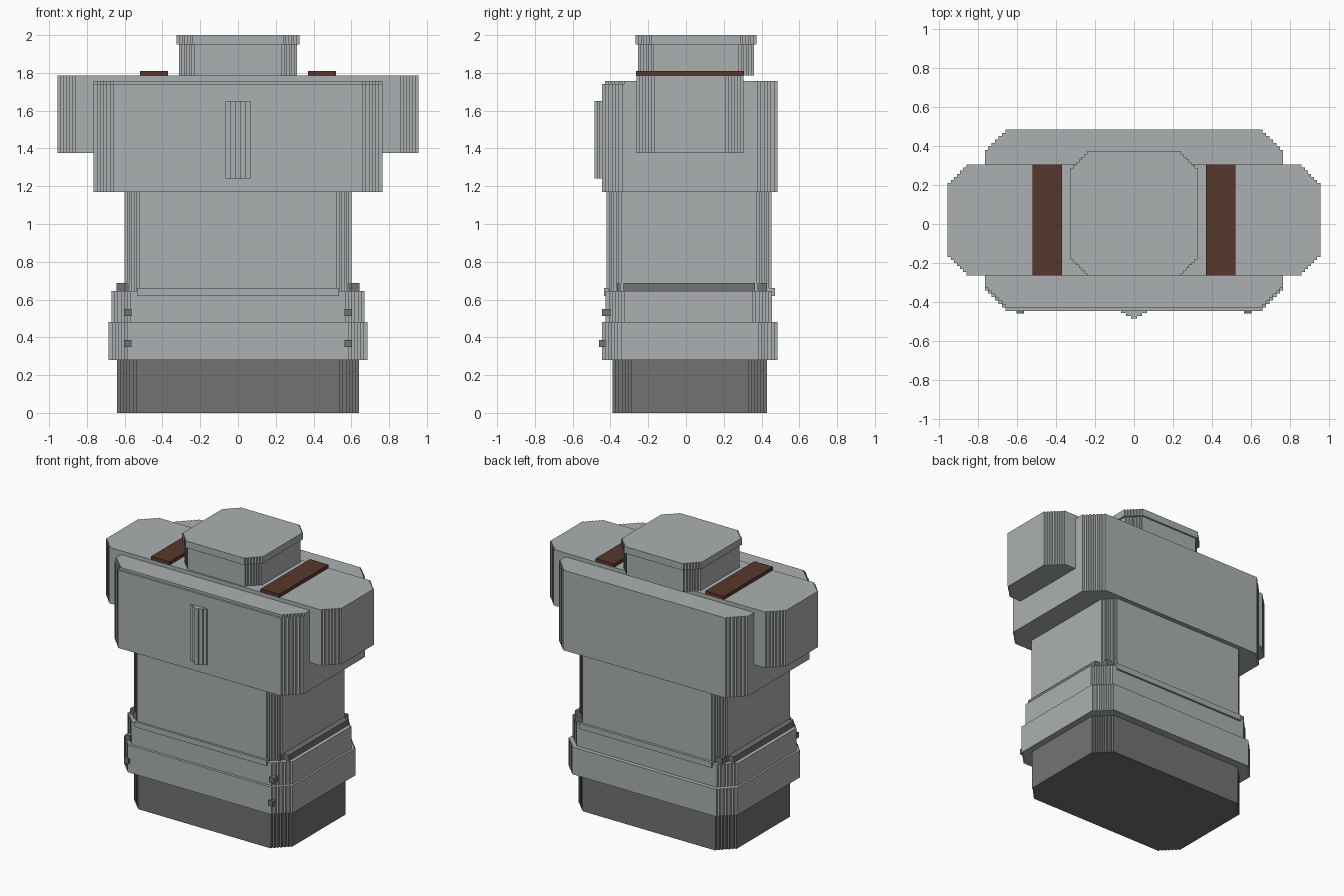
import bpy, bmesh

if "Cube" in bpy.data.objects:
    bpy.data.objects.remove(bpy.data.objects["Cube"])


def make_material(name, rgb):
    m = bpy.data.materials.new(name)
    m.diffuse_color = (*rgb, 1.0)
    m.use_nodes = True
    m.node_tree.nodes["Principled BSDF"].inputs["Base Color"].default_value = m.diffuse_color
    return m


LIGHT = make_material("light_grey", (0.413, 0.434, 0.440))
DARK = make_material("dark_grey", (0.171, 0.171, 0.171))
BROWN = make_material("brown", (0.098, 0.039, 0.025))


def prism(name, outline, z0, z1, mat):
    """Extrude a counter-clockwise outline from z0 to z1."""
    bm = bmesh.new()
    face = bm.faces.new([bm.verts.new((x, y, z0)) for x, y in outline])
    top = bmesh.ops.extrude_face_region(bm, geom=[face])["geom"]
    for v in top:
        if isinstance(v, bmesh.types.BMVert):
            v.co.z = z1
    bmesh.ops.recalc_face_normals(bm, faces=bm.faces)
    me = bpy.data.meshes.new(name)
    bm.to_mesh(me)
    bm.free()
    me.materials.append(mat)
    ob = bpy.data.objects.new(name, me)
    bpy.context.collection.objects.link(ob)
    return ob


def box(name, x0, x1, y0, y1, z0, z1, mat):
    return prism(name, [(x0, y0), (x1, y0), (x1, y1), (x0, y1)], z0, z1, mat)


def stepped(name, hx, y0, y1, z0, z1, cut, mat=LIGHT, steps=6):
    """Block whose vertical corners are cut back in small stairs."""
    cy, hy = (y0 + y1) / 2, (y1 - y0) / 2
    s = cut / steps
    corner = []
    for i in range(steps):
        corner.append((hx - i * s, hy - cut + i * s))
        corner.append((hx - (i + 1) * s, hy - cut + i * s))
    corner.append((hx - cut, hy))
    back = corner + [(-x, y) for x, y in reversed(corner)]
    outline = back + [(-x, -y) for x, y in back]
    return prism(name, [(x, y + cy) for x, y in outline], z0, z1, mat)


# Base and the two bands above it
stepped("base", 0.64, -0.39, 0.43, 0.0, 0.28, 0.10, DARK)
stepped("lower_band", 0.685, -0.445, 0.485, 0.28, 0.48, 0.10)
stepped("upper_band", 0.67, -0.425, 0.455, 0.48, 0.645, 0.10)

# Main body and the wide collar
stepped("body", 0.60, -0.42, 0.452, 0.645, 1.17, 0.075)
stepped("collar", 0.765, -0.445, 0.485, 1.17, 1.74, 0.105)
stepped("collar_top", 0.765, -0.43, 0.485, 1.74, 1.757, 0.105)

# Side arms in one piece, passing through the collar
stepped("arms", 0.955, -0.263, 0.305, 1.375, 1.785, 0.095)

# Top knob with overhanging cap
stepped("knob", 0.312, -0.253, 0.36, 1.785, 1.95, 0.08)
stepped("cap", 0.325, -0.267, 0.373, 1.95, 2.0, 0.085)

# Lips at the foot of the body, front and back
box("front_lip", -0.535, 0.535, -0.435, -0.41, 0.62, 0.66, LIGHT)
box("back_lip", -0.535, 0.535, 0.44, 0.47, 0.62, 0.66, LIGHT)

# Stepped ridge on the front of the collar
for i, (half, y) in enumerate([(0.066, -0.457), (0.04, -0.471), (0.015, -0.485)]):
    box(f"ridge_{i}", -half, half, y, -0.44, 1.24, 1.65, LIGHT)

# Mirrored details: straps, dark side gaskets, rivets
for side, sx in (("left", -1), ("right", 1)):
    def pair(name, a, b, *rest):
        x0, x1 = sorted((sx * a, sx * b))
        box(f"{side}_{name}", x0, x1, *rest)

    pair("strap", 0.37, 0.52, -0.265, 0.305, 1.783, 1.81, BROWN)
    pair("gasket", 0.54, 0.643, -0.33, 0.365, 0.643, 0.688, DARK)
    pair("front_gasket", 0.54, 0.595, -0.365, -0.33, 0.643, 0.688, DARK)
    pair("back_gasket", 0.54, 0.595, 0.365, 0.43, 0.643, 0.688, DARK)
    pair("upper_rivet", 0.565, 0.603, -0.445, -0.40, 0.512, 0.55, DARK)
    pair("lower_rivet", 0.565, 0.603, -0.46, -0.42, 0.348, 0.386, DARK)
